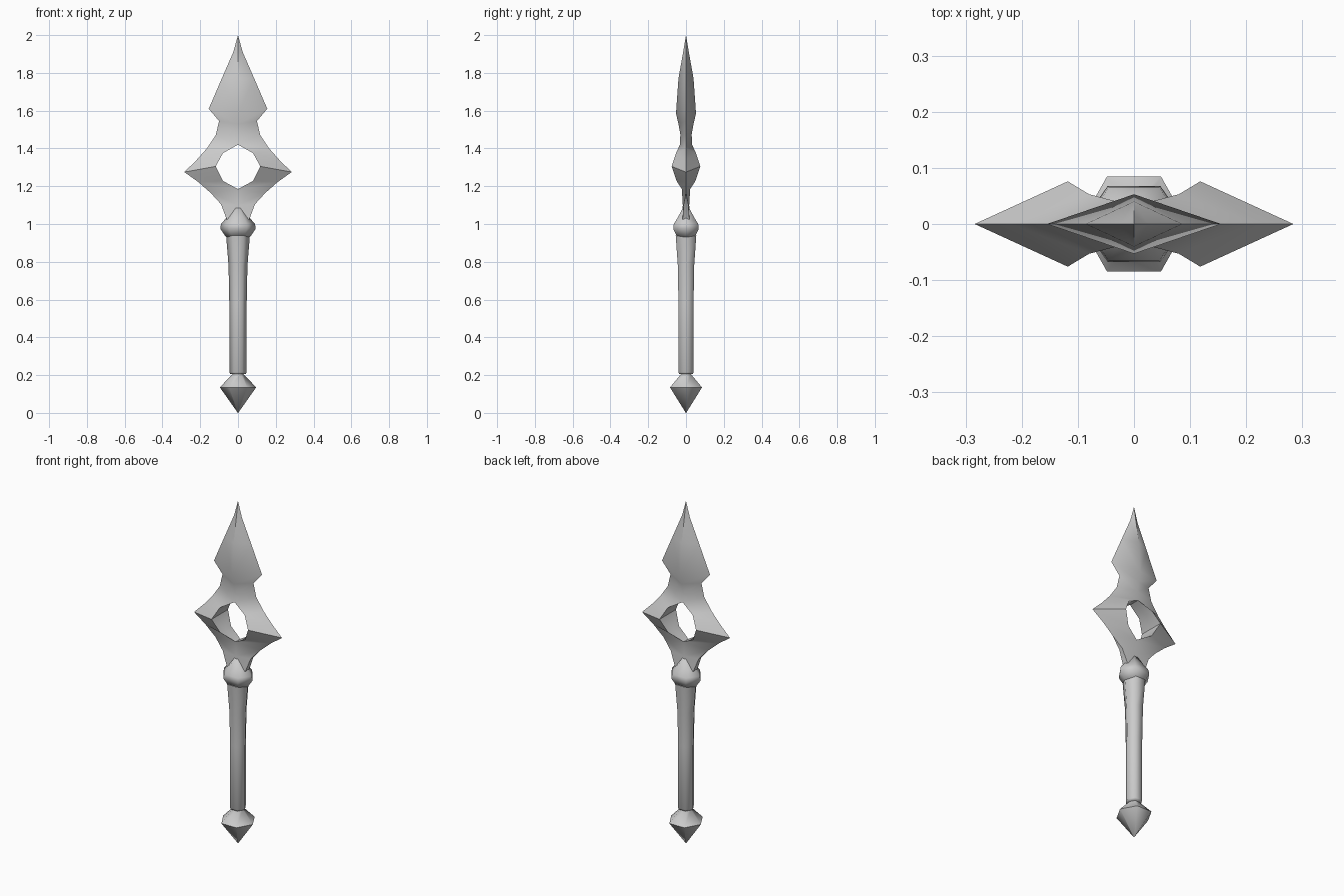
import bpy
import bmesh
import math

cube = bpy.data.objects.get("Cube")
if cube:
    bpy.data.objects.remove(cube, do_unlink=True)

steel = bpy.data.materials.new("grey steel")
steel.use_nodes = True
GREY = (0.6, 0.6, 0.6, 1)
steel.diffuse_color = GREY
steel.node_tree.nodes["Principled BSDF"].inputs["Base Color"].default_value = GREY


def finish(bm, name, angle):
    """Weld, orient and shade a part."""
    bmesh.ops.remove_doubles(bm, verts=bm.verts, dist=0.0005)
    bmesh.ops.recalc_face_normals(bm, faces=bm.faces)
    mesh = bpy.data.meshes.new(name)
    bm.to_mesh(mesh)
    bm.free()
    mesh.materials.append(steel)
    obj = bpy.data.objects.new(name, mesh)
    bpy.context.collection.objects.link(obj)
    bpy.ops.object.select_all(action='DESELECT')
    obj.select_set(True)
    bpy.context.view_layer.objects.active = obj
    bpy.ops.object.shade_smooth_by_angle(angle=math.radians(angle))
    return obj


def hex_loft(name, profile, depth, angle):
    """Stack six-sided rings of (radius, z); depth scales them along y."""
    bm = bmesh.new()
    rings = []
    for r, z in profile:
        rings.append([bm.verts.new((r * math.cos(math.tau * i / 6),
                                    r * math.sin(math.tau * i / 6) * depth, z))
                      for i in range(6)])
    for low, high in zip(rings, rings[1:]):
        for i in range(6):
            j = (i + 1) % 6
            bm.faces.new((low[i], low[j], high[j], high[i]))
    bm.faces.new(rings[0])
    bm.faces.new(rings[-1])
    return finish(bm, name, angle)


# Pommel, grip and collar
hex_loft("pommel", [(0.001, 0), (0.096, 0.135), (0.03, 0.205), (0.03, 0.22)], 1.02, 62)
hex_loft("grip", [(0.04, 0.205), (0.046, 0.215), (0.046, 0.58), (0.05, 0.78),
                  (0.063, 0.94)], 1.0, 65)
hex_loft("collar", [(0.063, 0.93), (0.094, 0.975), (0.09, 1.0), (0.06, 1.035),
                    (0.02, 1.09)], 0.83, 75)

# Blade: rows of outer edge and inner ridge, each as (x, half thickness, z)
ROWS = [
    ((0, 0, 2.0), (0, 0, 2.0)),
    ((0.025, 0, 1.91), (0, 0.015, 1.91)),
    ((0.086, 0, 1.77), (0, 0.04, 1.77)),
    ((0.155, 0, 1.61), (0, 0.053, 1.585)),
    ((0.10, 0, 1.545), (0, 0.04, 1.53)),
    ((0.118, 0, 1.47), (0, 0.03, 1.475)),
    ((0.165, 0, 1.40), (0, 0.032, 1.42)),
    ((0.22, 0, 1.338), (0.08, 0.053, 1.375)),
    ((0.284, 0, 1.275), (0.118, 0.076, 1.305)),
    ((0.21, 0, 1.222), (0.08, 0.05, 1.228)),
    ((0.145, 0, 1.165), (0, 0.022, 1.185)),
    ((0.09, 0.012, 1.105), (0, 0.017, 1.10)),
    ((0.06, 0.018, 1.025), (0, 0.02, 1.02)),
]
HOLE_START, HOLE_END = 6, 10


def flat(p):
    return (p[0], 0, p[2])


bm = bmesh.new()
for sx in (1, -1):
    for sy in (1, -1):
        def face(*points):
            bm.faces.new([bm.verts.new((x * sx, y * sy, z)) for x, y, z in points])

        for k, ((e0, i0), (e1, i1)) in enumerate(zip(ROWS, ROWS[1:])):
            if e0 == i0:
                face(e0, e1, i1)
            else:
                face(e0, e1, i1, i0)
            # Wall of the eye
            if HOLE_START <= k < HOLE_END:
                face(i0, i1, flat(i1), flat(i0))
            # Blunt rim of the tang
            if e1[1] > 0:
                if e0[1] > 0:
                    face(e0, flat(e0), flat(e1), e1)
                else:
                    face(e0, flat(e1), e1)
        edge, ridge = ROWS[-1]
        face(edge, ridge, flat(ridge), flat(edge))
finish(bm, "spear_blade", 45)
